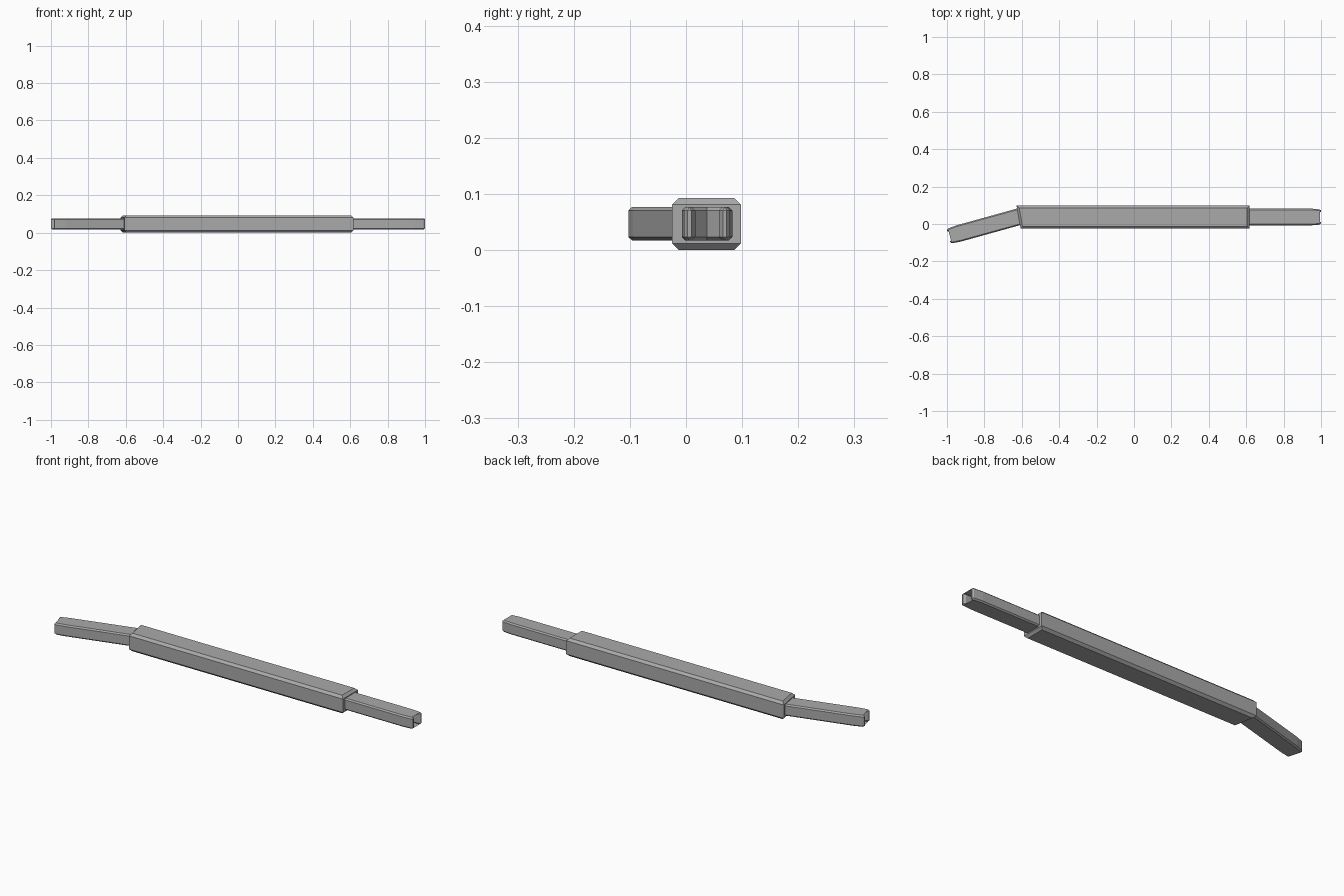
import bpy
import bmesh
from math import radians
from mathutils import Matrix

cube = bpy.data.objects.get("Cube")
if cube:
    bpy.data.objects.remove(cube, do_unlink=True)

steel = bpy.data.materials.new("grey steel")
steel.use_nodes = True
GREY = (0.4, 0.4, 0.4, 1)
steel.diffuse_color = GREY
steel.node_tree.nodes["Principled BSDF"].inputs["Base Color"].default_value = GREY


def chamfered_plate(name, outline, z0, z1, chamfer, matrix=Matrix()):
    """Extrude an outline upward and chamfer its top and bottom rims."""
    bm = bmesh.new()
    base = bm.faces.new([bm.verts.new((x, y, z0)) for x, y in outline])
    top = bmesh.ops.extrude_face_region(bm, geom=[base], use_keep_orig=True)
    verts = [g for g in top["geom"] if isinstance(g, bmesh.types.BMVert)]
    bmesh.ops.translate(bm, verts=verts, vec=(0, 0, z1 - z0))
    bmesh.ops.recalc_face_normals(bm, faces=bm.faces)
    rims = [e for e in bm.edges if abs(e.verts[0].co.z - e.verts[1].co.z) < 1e-5]
    bmesh.ops.bevel(bm, geom=rims, offset=chamfer, segments=1,
                    affect="EDGES", clamp_overlap=True)
    bmesh.ops.transform(bm, matrix=matrix, verts=bm.verts)
    bmesh.ops.recalc_face_normals(bm, faces=bm.faces)
    mesh = bpy.data.meshes.new(name)
    bm.to_mesh(mesh)
    bm.free()
    mesh.materials.append(steel)
    obj = bpy.data.objects.new(name, mesh)
    bpy.context.collection.objects.link(obj)
    return obj


def fork(name, length, matrix):
    """Flat arm along +x ending in two prongs with a pointed slot."""
    half = [(-0.03, 0.045), (length - 0.055, 0.045), (length - 0.008, 0.041),
            (length, 0.035), (length, 0.028), (length - 0.012, 0.021),
            (length - 0.165, 0.021)]
    notch = [(length - 0.19, 0)]
    mirrored = [(x, -y) for x, y in reversed(half)]
    return chamfered_plate(name, half + notch + mirrored, 0.017, 0.077, 0.007, matrix)


# Handle, with its left end cut at a slant towards the bent fork
chamfered_plate("handle", [(-0.606, -0.025), (0.617, -0.025),
                           (0.617, 0.098), (-0.628, 0.098)], 0, 0.093, 0.012)

# Straight fork and angled fork
fork("straight_fork", 0.385, Matrix.Translation((0.615, 0.0375, 0)))
fork("bent_fork", 0.385, Matrix.Translation((-0.62, 0.0375, 0))
     @ Matrix.Rotation(radians(195.5), 4, "Z"))
